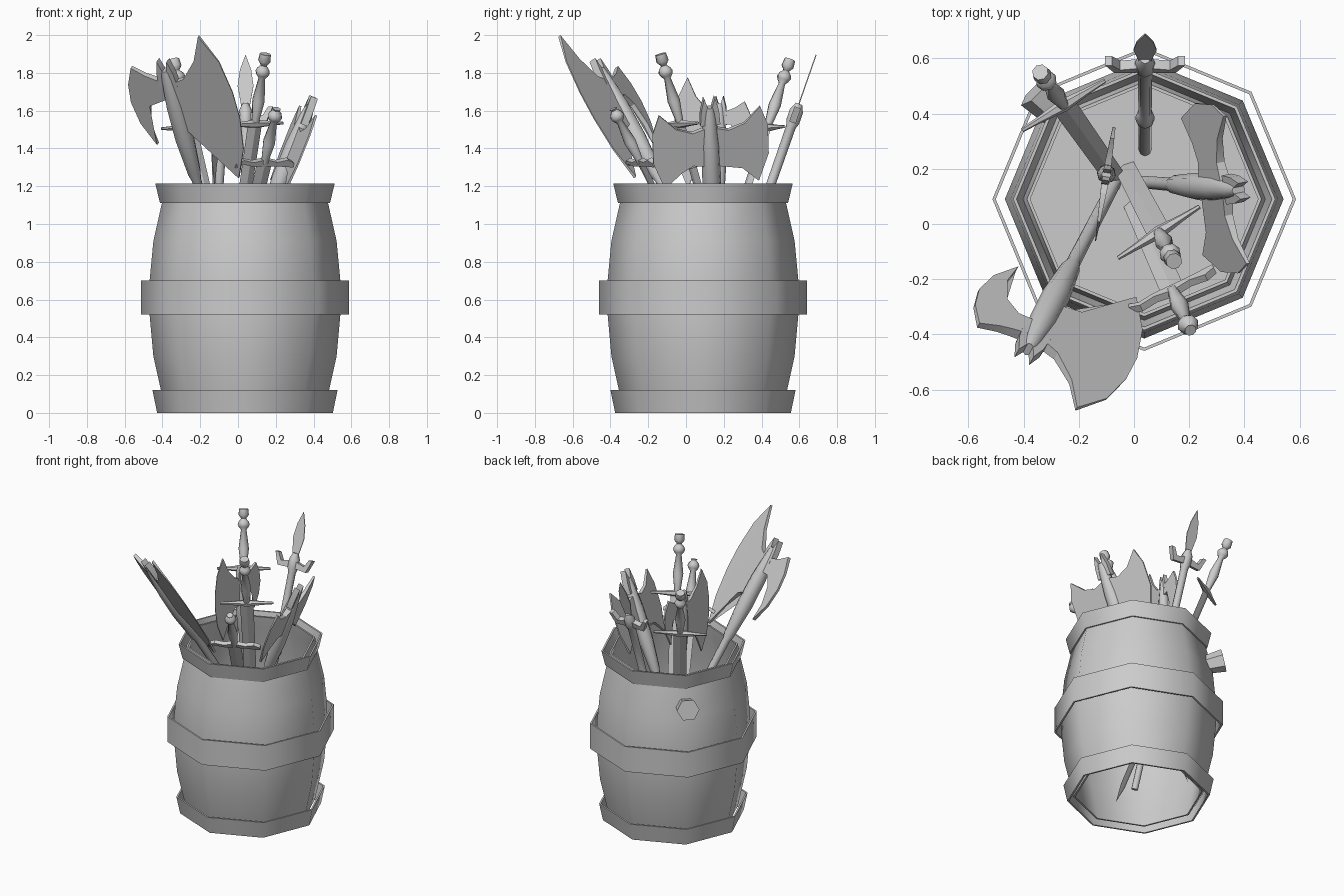
import bpy, bmesh
from math import radians, cos, sin, pi
from mathutils import Vector, Matrix

if "Cube" in bpy.data.objects:
    bpy.data.objects.remove(bpy.data.objects["Cube"])


def frame(origin, up, side=(1, 0, 0)):
    """Local frame: z follows 'up', x follows 'side' made square to it."""
    a = Vector(up).normalized()
    b = Vector(side)
    b = (b - a * b.dot(a)).normalized()
    n = a.cross(b)
    m = Matrix((b, n, a)).transposed().to_4x4()
    m.translation = Vector(origin)
    return m


def finish(name, bm, mat, angle=50):
    bmesh.ops.remove_doubles(bm, verts=bm.verts, dist=1e-5)
    bmesh.ops.recalc_face_normals(bm, faces=bm.faces)
    me = bpy.data.meshes.new(name)
    bm.to_mesh(me)
    bm.free()
    me.transform(mat)
    me.polygons.foreach_set("use_smooth", [True] * len(me.polygons))
    me.set_sharp_from_angle(angle=radians(angle))
    ob = bpy.data.objects.new(name, me)
    bpy.context.collection.objects.link(ob)
    return ob


def lathe(name, prof, mat, sides=8, closed=False, caps=True, angle=50):
    """Turn (radius, height) points round local z."""
    bm = bmesh.new()
    rings = []
    for r, z in prof:
        rings.append([bm.verts.new((r * cos(2 * pi * i / sides),
                                    r * sin(2 * pi * i / sides), z)) for i in range(sides)])
    n = len(rings)
    for k in range(n if closed else n - 1):
        p, q = rings[k], rings[(k + 1) % n]
        for i in range(sides):
            j = (i + 1) % sides
            bm.faces.new((p[i], p[j], q[j], q[i]))
    if caps and not closed:
        bm.faces.new(rings[0])
        bm.faces.new(rings[-1])
    return finish(name, bm, mat, angle)


def plate(name, pts, mat, thick, reach=None):
    """Flat outline in local x/z; with 'reach' it thins out to an edge at |x| = reach."""
    bm = bmesh.new()
    sheets = []
    for s in (-1, 1):
        row = []
        for x, z in pts:
            t = thick * max(0.12, 1 - abs(x) / reach) if reach else thick
            row.append(bm.verts.new((x, s * t, z)))
        sheets.append(row)
    p, q = sheets
    bm.faces.new(p)
    bm.faces.new(q)
    for i in range(len(pts)):
        j = (i + 1) % len(pts)
        bm.faces.new((p[i], p[j], q[j], q[i]))
    bmesh.ops.triangulate(bm, faces=[f for f in bm.faces if len(f.verts) > 4])
    return finish(name, bm, mat, 30)


# Barrel: thin staved shell open at both ends, raised floor, three sheet hoops, bung
CX, CY = 0.037, 0.09
barrel = Matrix.Translation((CX, CY, 0))
STAVES = [(.425, .03), (.445, .12), (.485, .30), (.505, .52), (.505, .70), (.485, .91),
          (.44, 1.11), (.425, 1.195)]
lathe("barrel_body", STAVES + [(r - .012, z) for r, z in reversed(STAVES)], barrel, closed=True)
lathe("barrel_floor", [(.50, .70), (.365, .66)], barrel)
lathe("bottom_hoop", [(.465, 0), (.49, .12), (.478, .12), (.453, 0)], barrel, closed=True)
lathe("middle_hoop", [(.55, .52), (.55, .70), (.538, .70), (.538, .52)], barrel, closed=True)
lathe("top_hoop", [(.45, 1.11), (.475, 1.215), (.463, 1.215), (.438, 1.11)], barrel, closed=True)
d = Vector((-.69, .69, .22)).normalized()
lathe("bung", [(.06, 0), (.075, .12)], frame(Vector((CX, CY, .88)) + d * .45, d, (1, 1, 0)), 6)


# Axes
BIG = [(.02, .14), (.10, .17), (.19, .28), (.255, .43), (.335, .27), (.365, .08), (.365, -.08),
       (.335, -.27), (.26, -.447), (.19, -.28), (.11, -.16), (.02, -.12)]
HOOK = [(-.02, .15), (-.08, .17), (-.13, .19), (-.20, .235), (-.245, .13), (-.258, .02),
        (-.235, -.11), (-.17, -.24), (-.182, -.12), (-.15, 0), (-.09, .055), (-.02, .05)]
DOUBLE = [(.03, .10), (.10, .08), (.19, .11), (.28, .20), (.32, .09), (.32, -.08),
          (.26, -.235), (.17, -.15), (.10, -.11), (.03, -.12)]


def axe(name, hub, up, side, s, blades, length):
    m = frame(hub, up, side)
    for label, pts in blades:
        plate(f"{name}_{label}", [(x * s, z * s) for x, z in pts], m, .022 * s, .4 * s)
    lathe(f"{name}_shaft", [(.022 * s, -length), (.026 * s, -.46 * s), (.036 * s, -.42 * s),
                            (.052 * s, -.2 * s), (.05 * s, 0), (.036 * s, .16 * s),
                            (.026 * s, .22 * s)], m)
    for sx in (-1, 1):
        spike = [(sx * .005, .12), (sx * .055, .12), (sx * .05, .2), (sx * .03, .28), (sx * .005, .2)]
        plate(f"{name}_top_spike", [(x * s, z * s) for x, z in spike], m, .02 * s)


single = [("blade", BIG), ("hook", HOOK)]
axe("large_axe", (-.331, -.353, 1.629), (-.24, -.46, .855), (.88, -.47, 0), 1, single, 1.25)
axe("upright_axe", (-.10, .18, 1.49), (.0, -.01, 1), (-.16, -.98, 0), .67, single, 1.0)
twin = [("blade", DOUBLE), ("back_blade", [(-x, z) for x, z in DOUBLE])]
axe("double_axe", (.30, .13, 1.42), (.37, -.03, .93), (-.19, .98, 0), .97, twin, 1.0)


# Swords
def sword(name, guard, end, side, tip_z, wavy=False):
    g, e = Vector(guard), Vector(end)
    m = frame(g, e - g, side)
    L = (e - g).length
    down = (g.z - tip_z) / ((e - g).normalized().z)
    # blade of diamond section
    bm = bmesh.new()
    rings = [[bm.verts.new((x * w, y * w * .25, z)) for x, y in ((1, 0), (0, 1), (-1, 0), (0, -1))]
             for w, z in ((.044, 0), (.034, -down + .12), (.0005, -down))]
    for p, q in zip(rings, rings[1:]):
        for i in range(4):
            bm.faces.new((p[i], p[(i + 1) % 4], q[(i + 1) % 4], q[i]))
    bm.faces.new(rings[0])
    finish(f"{name}_blade", bm, m, 20)
    # grip, round pommel and cap in one turned piece
    k = .036
    c = L - (.045 if wavy else .10)
    hilt = [(.02, 0), (.022, .03), (.034, c * .45), (.018, c - k), (k * .9, c - k * .5), (k * 1.1, c),
            (k * .9, c + k * .5), (.016, c + k)]
    hilt += [(.022, L)] if wavy else [(.022, L - .055), (.034, L - .04), (.030, L)]
    lathe(f"{name}_hilt", hilt, m)
    if wavy:
        top = [(-.17, .0), (-.13, .022), (-.07, .008), (0, .025), (.07, .008), (.13, .022), (.17, 0)]
        plate(f"{name}_guard", top + [(x, z - .024) for x, z in reversed(top)], m, .014)
    else:
        gm = frame(g, m.col[0].to_3d(), m.col[2].to_3d())
        lathe(f"{name}_guard", [(.008, -.175), (.013, -.1), (.024, 0), (.013, .1), (.008, .175)], gm, 6)


sword("middle_sword", (.09, -.03, 1.53), (.145, -.135, 1.9), (.84, .54, 0), .05)
sword("back_sword", (-.255, .43, 1.51), (-.34, .55, 1.87), (.864, .504, 0), .02)
sword("front_sword", (.14, -.24, 1.325), (.205, -.385, 1.61), (.90, .43, 0), .15, True)

# Spear: long shaft with collar, winged crosspiece, leaf blade
sm = frame((.04, .575, 1.57), (0, .325, .93))
lathe("spear_shaft", [(.022, -1.58), (.024, -.62), (.034, -.6), (.034, -.56), (.024, -.54),
                      (.026, -.06), (.036, -.03), (.036, .03), (.018, .07)], sm)
wing = [(-.145, .05), (-.12, .05), (-.09, .0), (-.03, .015), (.03, .015), (.09, .0), (.12, .05),
        (.145, .05), (.11, -.035), (.03, -.03), (-.03, -.03), (-.11, -.035)]
plate("spear_crosspiece", wing, sm, .018)
plate("spear_blade", [(-.018, .03), (-.042, .17), (-.03, .26), (0, .345), (.03, .26),
                      (.042, .17), (.018, .03)], sm, .003)
